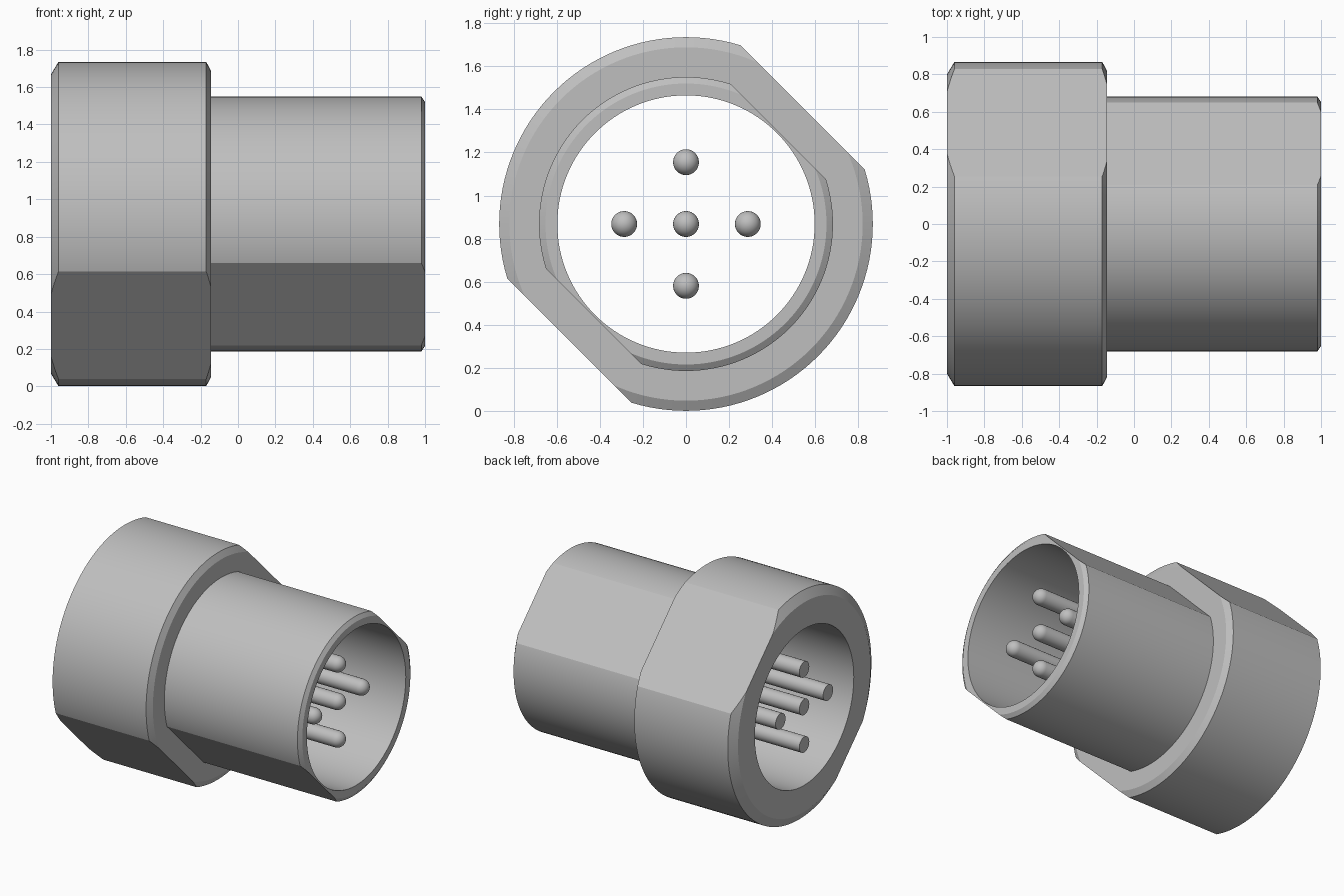
import bpy, bmesh, math
from mathutils import Vector

if "Cube" in bpy.data.objects:
    bpy.data.objects.remove(bpy.data.objects["Cube"], do_unlink=True)

AXIS_Z = 0.868
BORE = 0.597

grey = bpy.data.materials.new("plain_grey")
grey.use_nodes = True
colour = (0.52, 0.52, 0.52, 1)
grey.diffuse_color = colour
grey.node_tree.nodes["Principled BSDF"].inputs["Base Color"].default_value = colour


def lathe(name, profile, steps, flat=None, closed=True, y=0, z=0):
    """Spin an (x, radius) profile about the x axis, then mill two opposite flats."""
    bm = bmesh.new()
    verts = [bm.verts.new((x, 0, r)) for x, r in profile]
    ends = verts[1:] + verts[:1] if closed else verts[1:]
    for a, b in zip(verts, ends):
        bm.edges.new((a, b))
    bmesh.ops.spin(bm, geom=bm.verts[:] + bm.edges[:], cent=(0, 0, 0), axis=(1, 0, 0),
                   angle=math.tau, steps=steps, use_merge=True)
    bmesh.ops.remove_doubles(bm, verts=bm.verts[:], dist=1e-5)
    if flat:
        for side in (1, -1):
            normal = Vector((0, side, side)).normalized()
            cut = bmesh.ops.bisect_plane(bm, geom=bm.verts[:] + bm.edges[:] + bm.faces[:],
                                         plane_co=normal * flat, plane_no=normal,
                                         clear_outer=True)
            rim = [e for e in cut["geom_cut"] if isinstance(e, bmesh.types.BMEdge)]
            bmesh.ops.edgeloop_fill(bm, edges=rim)
    bmesh.ops.recalc_face_normals(bm, faces=bm.faces[:])
    mesh = bpy.data.meshes.new(name)
    bm.to_mesh(mesh)
    bm.free()
    obj = bpy.data.objects.new(name, mesh)
    obj.location = (0, y, AXIS_Z + z)
    mesh.materials.append(grey)
    bpy.context.collection.objects.link(obj)
    bpy.ops.object.select_all(action='DESELECT')
    obj.select_set(True)
    bpy.context.view_layer.objects.active = obj
    bpy.ops.object.shade_smooth_by_angle(angle=math.radians(20))
    return obj


# Wide collar with chamfered ends
lathe("collar", [(-1, BORE), (-1, 0.80), (-0.96, 0.867), (-0.17, 0.867),
                 (-0.145, 0.82), (-0.145, BORE)], 128, flat=0.766)

# Narrower barrel with a chamfered mouth
lathe("barrel", [(-0.145, BORE), (-0.145, 0.682), (0.98, 0.682),
                 (1, 0.652), (1, BORE)], 128, flat=0.606)

# Five round-tipped contact pins
R, TIP = 0.06, 0.90
dome = [(TIP - R + R * math.sin(a), R * math.cos(a))
        for a in (math.pi / 2 * i / 8 for i in range(9))]
pin_profile = [(-1, 0), (-1, R)] + dome
S = 0.287
for label, y, z in (("centre", 0, 0), ("top", 0, S), ("bottom", 0, -S),
                    ("back", S, 0), ("front", -S, 0)):
    lathe("pin_" + label, pin_profile, 32, closed=False, y=y, z=z)
